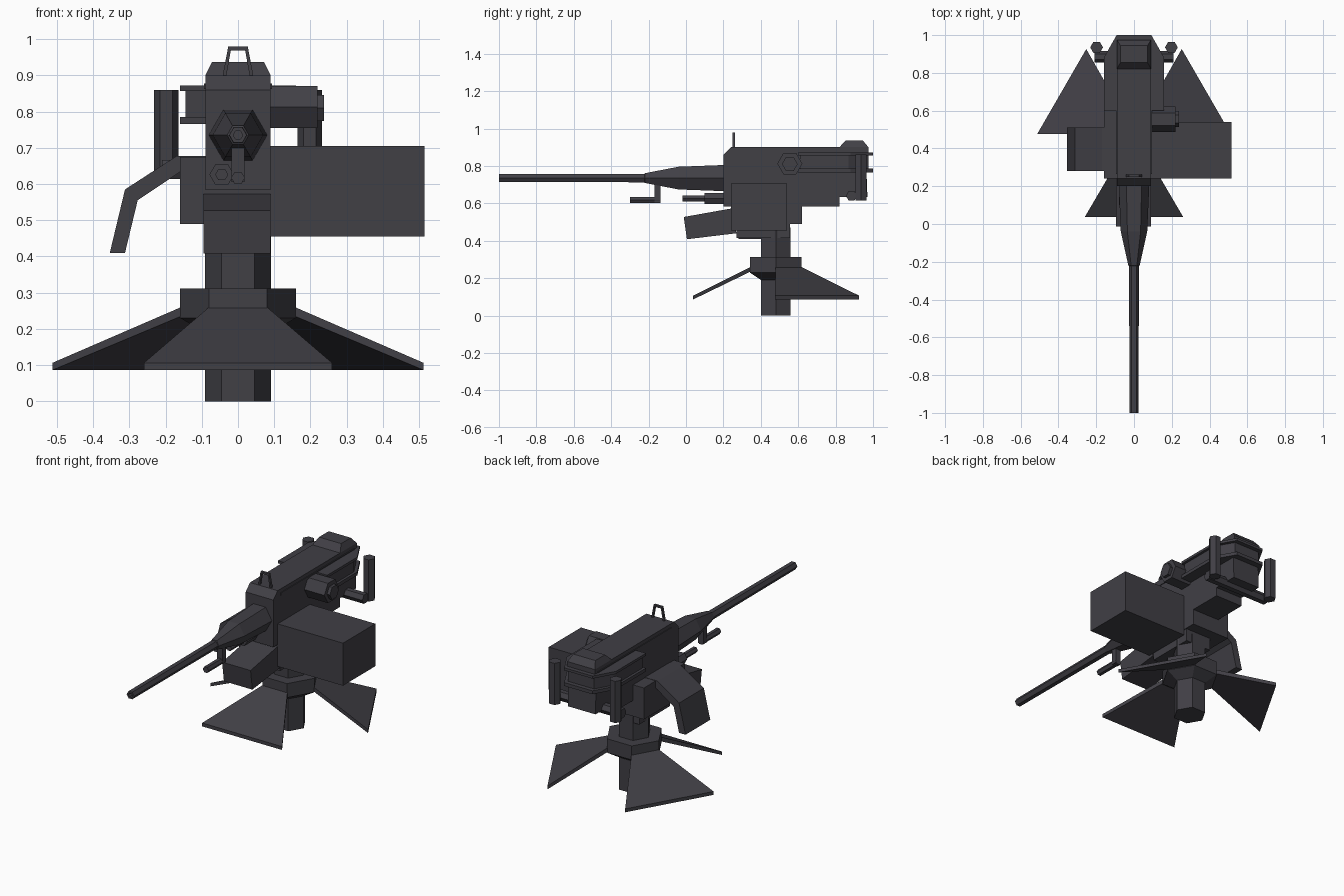
import bpy, bmesh, math
from mathutils import Matrix, Vector

if "Cube" in bpy.data.objects:
    bpy.data.objects.remove(bpy.data.objects["Cube"])

gunmetal = bpy.data.materials.new("dark_gunmetal")
gunmetal.diffuse_color = (0.052, 0.050, 0.060, 1)
gunmetal.use_nodes = True
gunmetal.node_tree.nodes["Principled BSDF"].inputs["Base Color"].default_value = gunmetal.diffuse_color


def finish(name, bm):
    bmesh.ops.recalc_face_normals(bm, faces=bm.faces)
    me = bpy.data.meshes.new(name)
    bm.to_mesh(me)
    bm.free()
    me.materials.append(gunmetal)
    ob = bpy.data.objects.new(name, me)
    bpy.context.collection.objects.link(ob)
    return ob


def box(name, x, y, z):
    bm = bmesh.new()
    bmesh.ops.create_cube(bm, size=1)
    for v in bm.verts:
        v.co = [r[0] + (c + 0.5) * (r[1] - r[0]) for c, r in zip(v.co, (x, y, z))]
    return finish(name, bm)


def prism(name, pts, axis, lo, hi):
    """Extrude a 2D outline along an axis: x takes (y,z), y takes (x,z), z takes (x,y)."""
    def place(p, d):
        return {'x': (d, p[0], p[1]), 'y': (p[0], d, p[1]), 'z': (p[0], p[1], d)}[axis]
    bm = bmesh.new()
    a = [bm.verts.new(place(p, lo)) for p in pts]
    b = [bm.verts.new(place(p, hi)) for p in pts]
    bm.faces.new(a)
    bm.faces.new(b[::-1])
    for i in range(len(a)):
        j = (i + 1) % len(a)
        bm.faces.new((a[i], a[j], b[j], b[i]))
    return finish(name, bm)


def hex_rod(name, axis, centre, rings):
    """Six-sided lathe: rings of (position along axis, radius)."""
    bm = bmesh.new()
    loops = []
    for d, r in rings:
        loop = []
        for k in range(6):
            u = centre[0] + r * math.cos(k * math.pi / 3)
            w = centre[1] + r * math.sin(k * math.pi / 3)
            loop.append(bm.verts.new({'x': (d, u, w), 'y': (u, d, w), 'z': (u, w, d)}[axis]))
        loops.append(loop)
    for a, b in zip(loops, loops[1:]):
        for k in range(6):
            j = (k + 1) % 6
            bm.faces.new((a[k], a[j], b[j], b[k]))
    bm.faces.new(loops[0])
    bm.faces.new(loops[-1])
    return finish(name, bm)


# pedestal
POST = (0, 0.48)
hex_rod("post", 'z', POST, [(0, 0.091), (0.47, 0.091)])
hex_rod("collar", 'z', POST, [(0.19, 0.091), (0.23, 0.16), (0.312, 0.16)])

# three splayed plate legs
for i, ang in enumerate((0, 120, 240)):
    bm = bmesh.new()
    for s in (-1, 1):
        for w, y, z in ((0.08, -0.135, 0.26), (0.08, -0.135, 0.235),
                        (0.26, -0.442, 0.106), (0.26, -0.442, 0.086)):
            bm.verts.new((s * w, y, z))
    bmesh.ops.convex_hull(bm, input=bm.verts)
    bmesh.ops.dissolve_limit(bm, angle_limit=0.01, verts=bm.verts, edges=bm.edges)
    bm.transform(Matrix.Translation((0, 0.48, 0)) @ Matrix.Rotation(math.radians(ang), 4, 'Z'))
    finish(f"leg_{i + 1}", bm)

# cradle and the tilted box under the barrel
box("cradle", (-0.085, 0.085), (0.27, 0.555), (0.415, 0.6))
box("cradle_side_block", (-0.16, 0.09), (0.24, 0.62), (0.49, 0.675))
prism("tilted_front_box", [(-0.012, 0.527), (0.24, 0.572), (0.27, 0.44), (0.005, 0.408)],
      'x', -0.095, 0.09)

# feed box and ejection chute
box("feed_box", (0.09, 0.515), (0.24, 0.54), (0.455, 0.705))
prism("ejection_chute", [(-0.09, 0.677), (-0.17, 0.677), (-0.312, 0.585), (-0.354, 0.41),
                         (-0.312, 0.41), (-0.277, 0.555), (-0.16, 0.633), (-0.09, 0.633)],
      'y', 0.28, 0.51)

# receiver with rails and rear cover bump
prism("receiver", [(0.2, 0.583), (0.2, 0.86), (0.24, 0.9), (0.96, 0.9), (0.97, 0.635),
                   (0.82, 0.635), (0.82, 0.583)], 'x', -0.09, 0.09)
box("receiver_rail", (-0.094, 0.094), (0.265, 0.95), (0.862, 0.878))
bm = bmesh.new()
for s in (-1, 1):
    for w, y, z in ((0.09, 0.82, 0.9), (0.09, 0.975, 0.87), (0.09, 0.82, 0.87), (0.09, 0.975, 0.9),
                    (0.072, 0.855, 0.937), (0.072, 0.945, 0.937)):
        bm.verts.new((s * w, y, z))
bmesh.ops.convex_hull(bm, input=bm.verts)
bmesh.ops.dissolve_limit(bm, angle_limit=0.01, verts=bm.verts, edges=bm.edges)
finish("rear_cover", bm)


# rear housing between two chamfered plates
def plate(w, y0, y1, y2, tip):
    return [(-w, y0), (w, y0), (w, y1), (tip, y2), (-tip, y2), (-w, y1)]


prism("rear_housing", plate(0.145, 0.61, 0.87, 0.975, 0.085), 'z', 0.77, 0.865)
prism("upper_plate", plate(0.16, 0.6, 0.88, 1.0, 0.092), 'z', 0.857, 0.872)
prism("lower_plate", plate(0.16, 0.6, 0.88, 1.0, 0.092), 'z', 0.765, 0.785)

# twin grips on a cross arm
for side, s in (("left", -1), ("right", 1)):
    hex_rod(f"{side}_grip", 'z', (s * 0.198, 0.935), [(0.615, 0.034), (0.86, 0.034)])
hex_rod("grip_arm", 'x', (0.885, 0.64), [(-0.21, 0.03), (0.21, 0.03)])

# charging knob on the right
hex_rod("charging_knob", 'x', (0.555, 0.812), [(0.08, 0.067), (0.22, 0.067)])
hex_rod("knob_cap", 'x', (0.555, 0.81), [(0.21, 0.042), (0.238, 0.042)])

# barrel with tapered shroud and hollow muzzle
hex_rod("barrel_shroud", 'y', (0, 0.735),
        [(0.21, 0.081), (-0.04, 0.07), (-0.22, 0.03), (-0.225, 0.02)])
hex_rod("barrel", 'y', (0, 0.735),
        [(-0.2, 0.026), (-1.0, 0.024), (-1.0, 0.013), (-0.96, 0.013)])

# forward bracket and guide rod below the barrel
box("bracket_post", (-0.018, 0.018), (-0.168, -0.136), (0.605, 0.725))
hex_rod("bracket_rod", 'y', (0, 0.617), [(-0.3, 0.019), (-0.136, 0.019)])
hex_rod("guide_rod", 'y', (-0.045, 0.626),
        [(-0.02, 0.018), (0.1, 0.018), (0.1, 0.034), (0.21, 0.034)])

# front sight frame
prism("front_sight", [(-0.043, 0.895), (-0.027, 0.979), (0.027, 0.979), (0.043, 0.895),
                      (0.033, 0.895), (0.02, 0.968), (-0.02, 0.968), (-0.033, 0.895)],
      'y', 0.248, 0.262)
